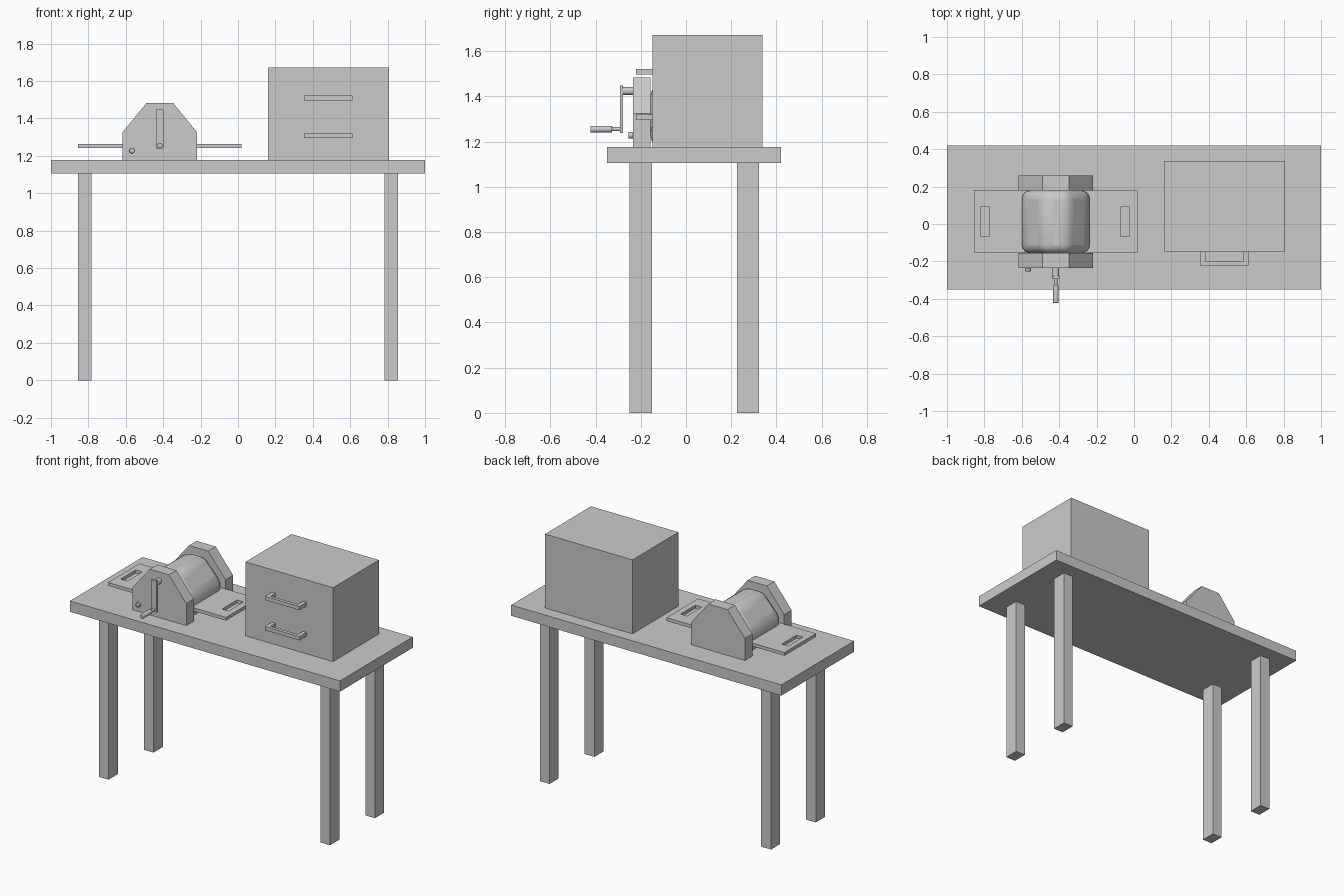
import bpy, bmesh
from math import pi

if "Cube" in bpy.data.objects:
    bpy.data.objects.remove(bpy.data.objects["Cube"])


def box(name, x0, x1, y0, y1, z0, z1):
    bpy.ops.mesh.primitive_cube_add(size=1, location=((x0+x1)/2, (y0+y1)/2, (z0+z1)/2))
    o = bpy.context.object
    o.name = name
    o.scale = (x1-x0, y1-y0, z1-z0)
    bpy.ops.object.transform_apply(location=False, rotation=False, scale=True)
    return o


def rod(name, x, z, r, y0, y1, bevel=0.0):
    # cylinder running along y
    bpy.ops.mesh.primitive_cylinder_add(vertices=24, radius=r, depth=y1-y0,
                                        location=(x, (y0+y1)/2, z), rotation=(pi/2, 0, 0))
    o = bpy.context.object
    o.name = name
    if bevel:
        m = o.modifiers.new("round", 'BEVEL')
        m.width = bevel
        m.segments = 2
        m.limit_method = 'ANGLE'
    bpy.ops.object.shade_smooth_by_angle()
    return o


def prism(name, pts, axis, a, b):
    # outline extruded along y ('y': points are x, z) or z ('z': points are x, y)
    bm = bmesh.new()
    co = (lambda u, v: (u, a, v)) if axis == 'y' else (lambda u, v: (u, v, a))
    f = bm.faces.new([bm.verts.new(co(u, v)) for u, v in pts])
    r = bmesh.ops.extrude_face_region(bm, geom=[f])
    d = (0, b-a, 0) if axis == 'y' else (0, 0, b-a)
    bmesh.ops.translate(bm, vec=d, verts=[v for v in r['geom'] if isinstance(v, bmesh.types.BMVert)])
    bmesh.ops.recalc_face_normals(bm, faces=bm.faces)
    me = bpy.data.meshes.new(name)
    bm.to_mesh(me)
    bm.free()
    o = bpy.data.objects.new(name, me)
    bpy.context.collection.objects.link(o)
    return o


# Table
TOP = 1.177
box("table_top", -1, 1, -0.35, 0.42, 1.105, TOP)
for side, x in (("left", -0.82), ("right", 0.82)):
    for end, y in (("front", -0.2), ("back", 0.275)):
        box(f"{end}_{side}_leg", x-0.036, x+0.036, y-0.049, y+0.049, 0, 1.105)

# Cabinet with two bracket handles
box("cabinet", 0.16, 0.807, -0.148, 0.338, TOP, 1.672)
handle = [(0.354, -0.148), (0.354, -0.222), (0.611, -0.222), (0.611, -0.148),
          (0.583, -0.148), (0.583, -0.2), (0.382, -0.2), (0.382, -0.148)]
for label, z in (("upper", 1.497), ("lower", 1.295)):
    prism(f"{label}_handle", handle, 'z', z, z+0.025)

# Press side plates and inner housing
CX = -0.418


def outline(w, shoulder, wt, top):
    return [(CX-w, TOP), (CX-w, shoulder), (CX-wt, top), (CX+wt, top), (CX+w, shoulder), (CX+w, TOP)]


plate = outline(0.2, 1.325, 0.071, 1.483)
prism("front_side_plate", plate, 'y', -0.235, -0.156)
prism("back_side_plate", plate, 'y', 0.18, 0.26)
body = prism("roller_housing", outline(0.181, 1.318, 0.064, 1.452), 'y', -0.156, 0.18)
m = body.modifiers.new("round", 'BEVEL')
m.width = 0.045
m.segments = 4
m.limit_method = 'ANGLE'
m.angle_limit = 0.5
bpy.ops.object.select_all(action='DESELECT')
body.select_set(True)
bpy.context.view_layer.objects.active = body
bpy.ops.object.shade_smooth_by_angle()

# Feed tray with a slot at each end
tray = box("feed_tray", -0.856, 0.018, -0.152, 0.181, 1.242, 1.264)
for x in (-0.797, -0.047):
    cutter = box("slot_cutter", x-0.024, x+0.024, -0.067, 0.09, 1.2, 1.3)
    cutter.hide_render = True
    cutter.hide_set(True)
    m = tray.modifiers.new("slot", 'BOOLEAN')
    m.operation = 'DIFFERENCE'
    m.solver = 'EXACT'
    m.object = cutter

# Crank and knob
rod("crank_shaft", CX, 1.424, 0.018, -0.28, -0.235)
box("crank_arm", CX-0.02, CX+0.02, -0.293, -0.278, 1.238, 1.448)
rod("crank_pin", CX, 1.255, 0.009, -0.335, -0.285)
rod("crank_grip", CX, 1.255, 0.015, -0.423, -0.327, 0.004)
rod("lock_knob", -0.567, 1.228, 0.015, -0.254, -0.235, 0.003)
